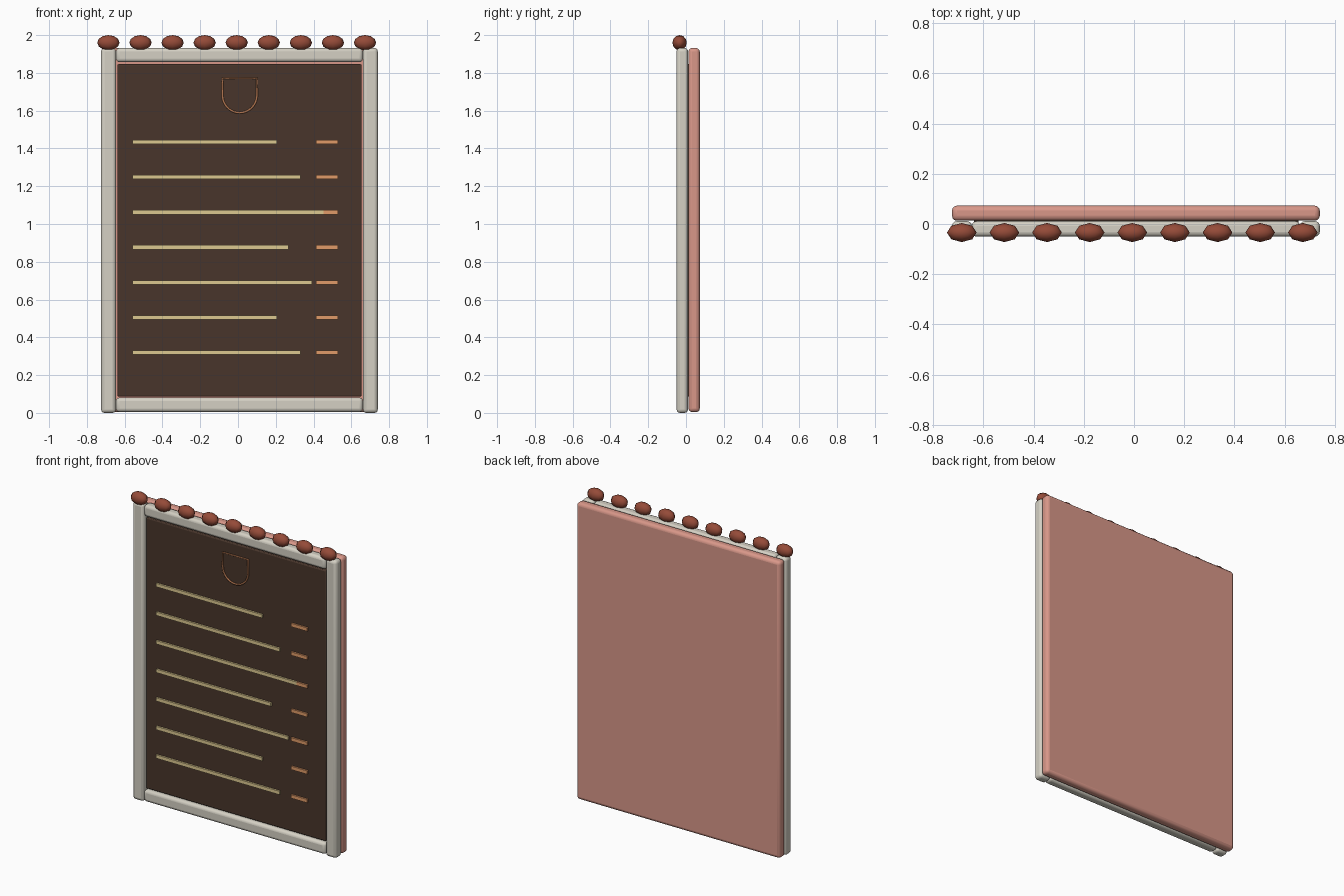
import bpy, math

if "Cube" in bpy.data.objects:
    bpy.data.objects.remove(bpy.data.objects["Cube"])


def material(name, r, g, b):
    m = bpy.data.materials.new(name)
    m.diffuse_color = (r, g, b, 1)
    m.use_nodes = True
    m.node_tree.nodes["Principled BSDF"].inputs["Base Color"].default_value = m.diffuse_color
    return m


PINK = material("pink", 0.69, 0.31, 0.25)
STONE = material("stone", 0.66, 0.63, 0.55)
DARK = material("dark_brown", 0.065, 0.036, 0.024)
CREAM = material("cream", 0.72, 0.58, 0.28)
ORANGE = material("orange", 0.75, 0.33, 0.14)
COPPER = material("copper", 0.45, 0.18, 0.08)
CLAY = material("clay", 0.30, 0.07, 0.04)


def box(name, x, y, z, mat, bevel=0.0, segments=3):
    """Box from (min, max) ranges, with optional rounded edges."""
    bpy.ops.mesh.primitive_cube_add(
        size=1, location=[(a + b) / 2 for a, b in (x, y, z)])
    o = bpy.context.object
    o.name = name
    o.scale = [b - a for a, b in (x, y, z)]
    bpy.ops.object.transform_apply(location=False, rotation=False, scale=True)
    o.data.materials.append(mat)
    if bevel:
        mod = o.modifiers.new("round", 'BEVEL')
        mod.width = bevel
        mod.segments = segments
        bpy.ops.object.shade_smooth_by_angle(angle=math.radians(40))
    return o


# Backing panel and dark board
box("back_panel", (-0.725, 0.74), (0.013, 0.073), (0.004, 1.932), PINK, 0.02)
box("menu_board", (-0.638, 0.655), (-0.035, 0.02), (0.087, 1.846), DARK, 0.006, 2)

# Frame
FY = (-0.05, 0.011)
for side, x in (("left", (-0.725, -0.646)), ("right", (0.661, 0.74))):
    box(f"frame_post_{side}", x, FY, (0, 1.932), STONE, 0.018)
for side, z in (("bottom", (0.005, 0.081)), ("top", (1.857, 1.932))):
    box(f"frame_rail_{side}", (-0.646, 0.661), FY, z, STONE, 0.018)

# Rows of raised strips
for i in range(7):
    z = 1.434 - 0.1857 * i
    zr = (z - 0.011, z + 0.011)
    end = 0.206 + 0.0618 * (i * 2 % 5)
    box(f"item_strip_{i}", (-0.558, end), (-0.047, -0.03), zr, CREAM)
    box(f"price_strip_{i}", (0.412, 0.529), (-0.0465, -0.03), zr, ORANGE)

# Shield outline emblem
cx, r, zc = 0.009, 0.091, 1.68
pts = [(cx - r, 1.772), (cx + r, 1.772)]
pts += [(cx + r * math.cos(a), zc - r * math.sin(a))
        for a in (math.pi * k / 16 for k in range(17))]
cu = bpy.data.curves.new("shield_outline", 'CURVE')
cu.dimensions = '3D'
cu.bevel_depth = 0.006
cu.bevel_resolution = 1
sp = cu.splines.new('POLY')
sp.points.add(len(pts) - 1)
for p, (x, z) in zip(sp.points, pts):
    p.co = (x, -0.04, z, 1)
sp.use_cyclic_u = True
cu.materials.append(COPPER)
bpy.context.collection.objects.link(bpy.data.objects.new("shield_outline", cu))

# Beads along the top
for i in range(9):
    bpy.ops.mesh.primitive_uv_sphere_add(
        segments=8, ring_count=6, radius=1,
        location=(-0.686 + 0.1698 * i, -0.034, 1.96))
    o = bpy.context.object
    o.name = f"top_bead_{i}"
    o.scale = (0.059, 0.038, 0.04)
    o.data.materials.append(CLAY)
    bpy.ops.object.shade_smooth()
